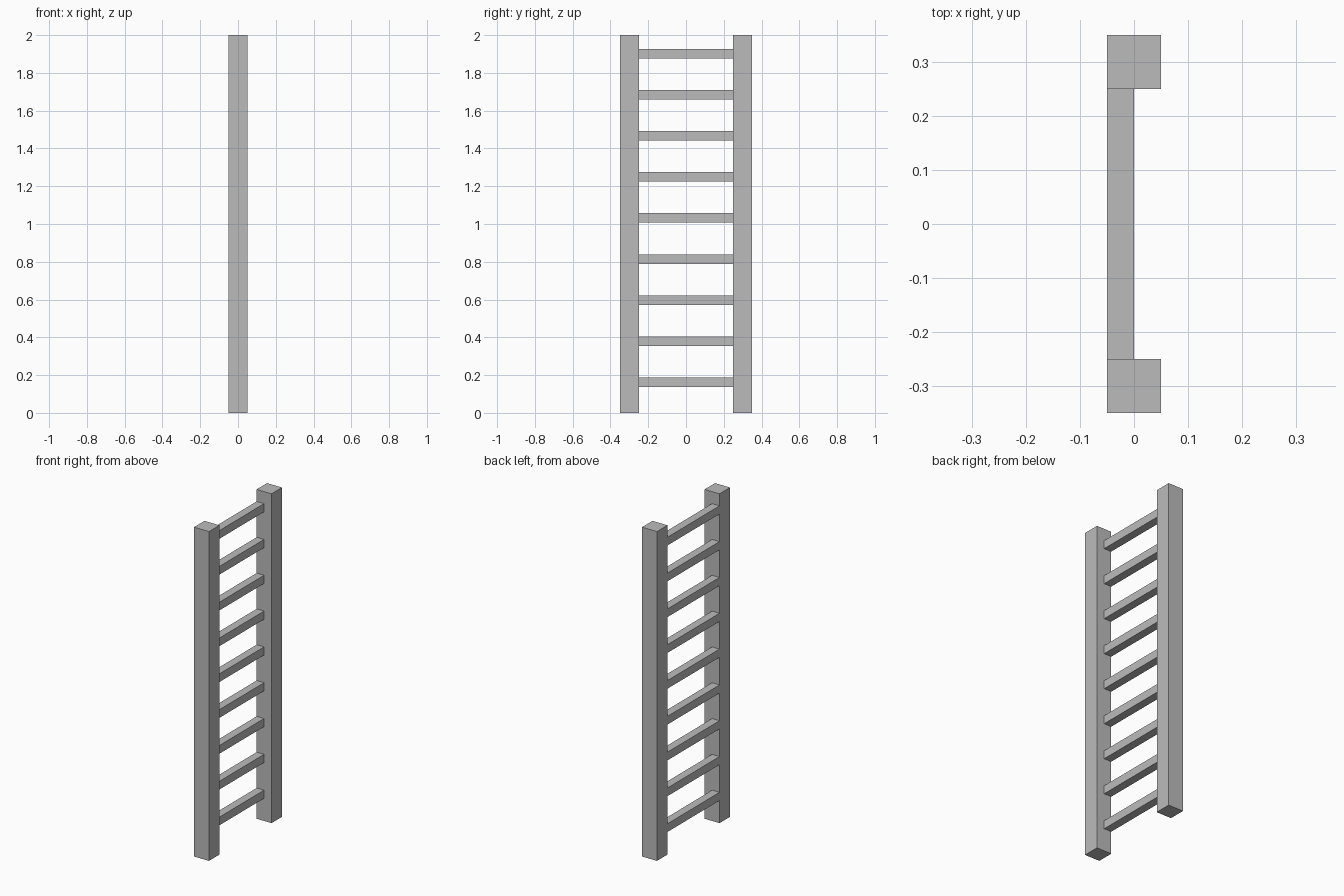
import bpy

cube = bpy.data.objects.get("Cube")
if cube:
    bpy.data.objects.remove(cube, do_unlink=True)

# Single plain grey
grey = bpy.data.materials.new("plain_grey")
grey.use_nodes = True
grey.diffuse_color = (0.5, 0.5, 0.5, 1)
grey.node_tree.nodes["Principled BSDF"].inputs["Base Color"].default_value = (0.5, 0.5, 0.5, 1)


def box(name, centre, size):
    bpy.ops.mesh.primitive_cube_add(size=1, location=centre)
    obj = bpy.context.object
    obj.name = name
    obj.scale = size
    bpy.ops.object.transform_apply(location=False, rotation=False, scale=True)
    obj.data.materials.append(grey)
    return obj


HEIGHT, POST, GAP = 2.0, 0.1, 0.5
RUNG, RUNG_COUNT = 0.05, 9
LOWEST, STEP = 0.162, 0.2175

# Square side posts
for name, side in (("front_post", -1), ("back_post", 1)):
    box(name, (0, side * (GAP + POST) / 2, HEIGHT / 2), (POST, POST, HEIGHT))

# Square rungs, flush with the -x face of the posts
for i in range(RUNG_COUNT):
    box(f"rung_{i + 1}", (-RUNG / 2, 0, LOWEST + i * STEP), (RUNG, GAP, RUNG))
